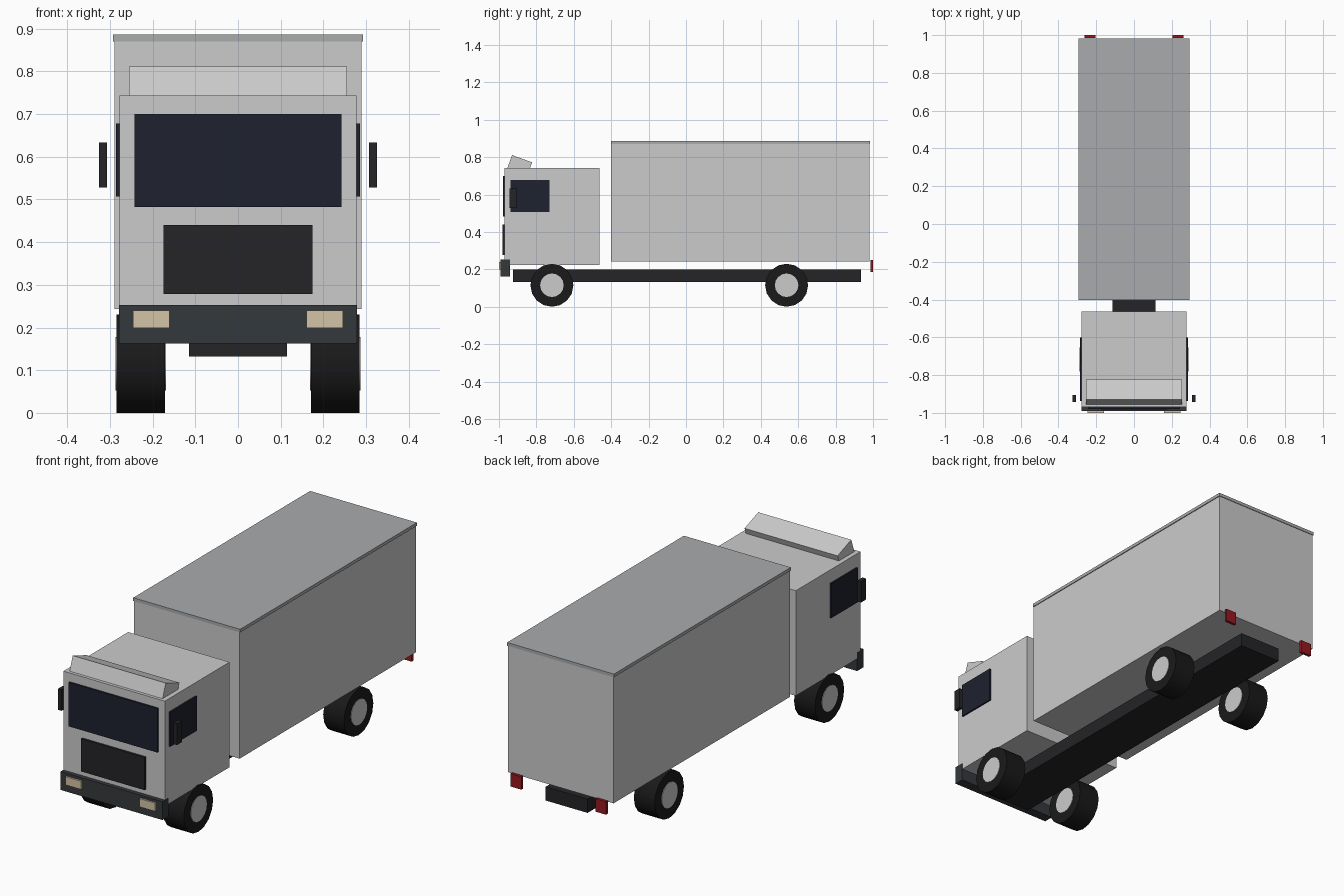
import bpy, math

if "Cube" in bpy.data.objects:
    bpy.data.objects.remove(bpy.data.objects["Cube"])


def material(name, rgb):
    m = bpy.data.materials.new(name)
    m.diffuse_color = (*rgb, 1)
    m.use_nodes = True
    m.node_tree.nodes["Principled BSDF"].inputs["Base Color"].default_value = m.diffuse_color
    return m


glass = material("glass", (0.013, 0.015, 0.028))
black = material("black", (0.018, 0.018, 0.021))
rubber = material("rubber", (0.01, 0.01, 0.011))
bumper_grey = material("bumper_grey", (0.035, 0.04, 0.045))
lamp = material("lamp", (0.65, 0.55, 0.38))
red = material("red", (0.3, 0.01, 0.015))
roof_grey = material("roof_grey", (0.4, 0.41, 0.42))


def box(name, x, y, z, mat=None, tilt=0):
    """Box from (min, max) ranges, optionally tilted about x."""
    bpy.ops.mesh.primitive_cube_add(
        size=1, location=[(r[0] + r[1]) / 2 for r in (x, y, z)])
    o = bpy.context.object
    o.name = name
    o.scale = [r[1] - r[0] for r in (x, y, z)]
    bpy.ops.object.transform_apply(location=False, rotation=False, scale=True)
    o.rotation_euler.x = tilt
    if mat:
        o.data.materials.append(mat)
    return o


def pair(name, x, y, z, mat=None):
    box(name + "_right", x, y, z, mat)
    box(name + "_left", (-x[1], -x[0]), y, z, mat)


def disc(name, radius, width, loc, mat=None, sides=16):
    """Cylinder lying along x, standing on a flat side."""
    bpy.ops.mesh.primitive_cylinder_add(
        vertices=sides, radius=radius, depth=width, location=loc,
        rotation=(0, math.pi / 2, 0))
    o = bpy.context.object
    o.name = name
    if mat:
        o.data.materials.append(mat)
    bpy.ops.object.shade_smooth_by_angle(angle=math.radians(30))


# Chassis and cargo body
box("chassis", (-0.115, 0.115), (-0.925, 0.935), (0.132, 0.2), black)
box("cargo_box", (-0.289, 0.289), (-0.4, 0.98), (0.243, 0.872))
box("cargo_roof", (-0.293, 0.293), (-0.402, 0.983), (0.87, 0.886), roof_grey)

# Cab with tilted roof deflector
box("cab", (-0.278, 0.278), (-0.97, -0.463), (0.222, 0.743))
box("roof_deflector", (-0.255, 0.255), (-0.947, -0.833), (0.715, 0.795),
    tilt=math.radians(-20)).location = (0, -0.89, 0.754)

# Cab front details
box("windscreen", (-0.243, 0.243), (-0.979, -0.96), (0.482, 0.70), glass)
box("grille", (-0.174, 0.174), (-0.981, -0.96), (0.278, 0.44), black)
box("bumper", (-0.279, 0.279), (-0.991, -0.942), (0.162, 0.253), bumper_grey)
pair("headlight", (0.16, 0.246), (-1.0, -0.985), (0.199, 0.24), lamp)

# Side windows and mirrors
pair("side_window", (0.27, 0.286), (-0.937, -0.73), (0.507, 0.678), glass)
pair("mirror", (0.307, 0.326), (-0.943, -0.905), (0.528, 0.633), black)

# Tail lights
pair("tail_light", (0.203, 0.262), (0.986, 1.0), (0.187, 0.251), red)

# Wheels
for end, y in (("front", -0.717), ("rear", 0.538)):
    for side, s in (("right", 1), ("left", -1)):
        loc = (s * 0.228, y, 0.115)
        disc(f"{end}_tyre_{side}", 0.115, 0.114, loc, rubber)
        disc(f"{end}_hub_{side}", 0.063, 0.119, loc)
